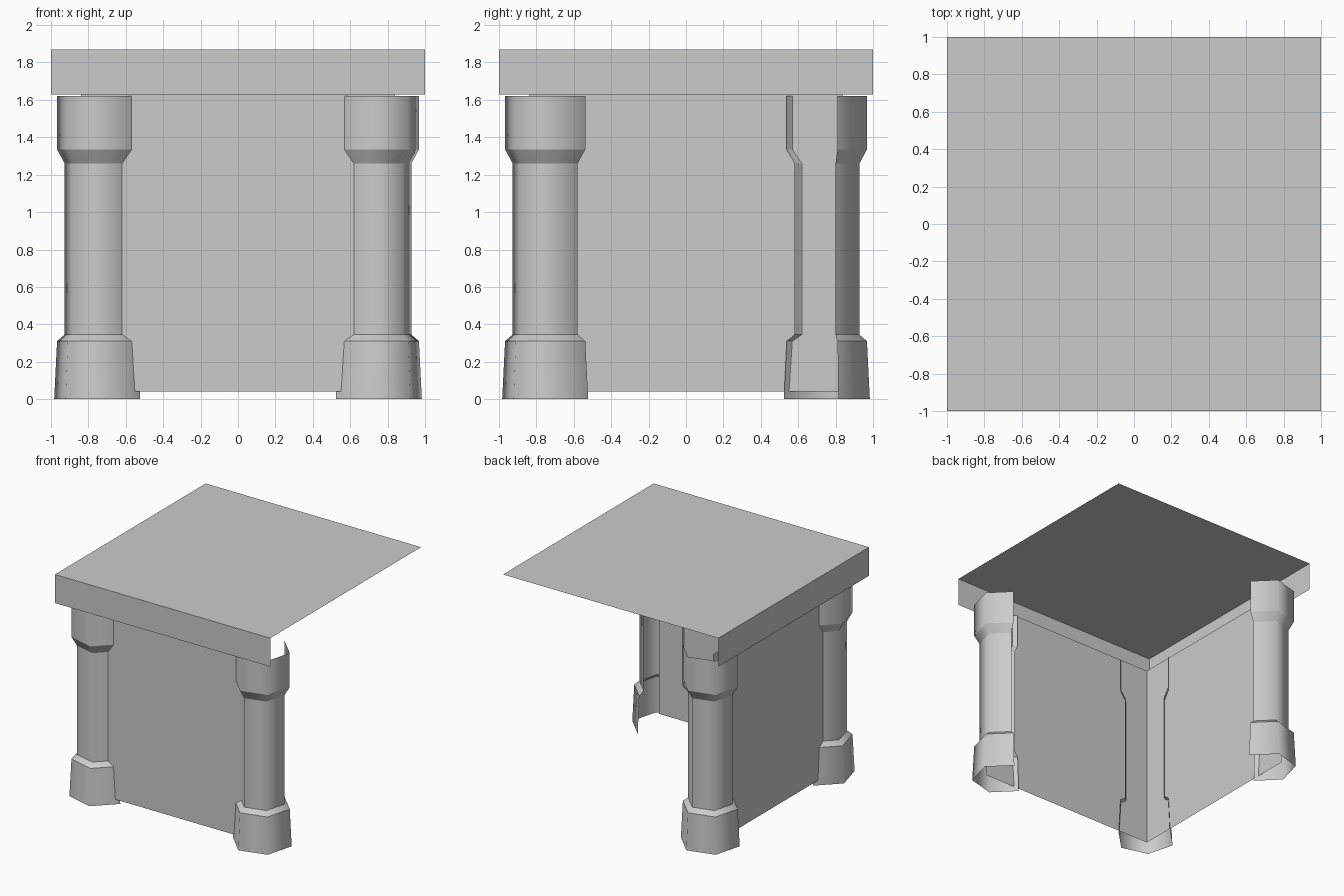
import bpy
import bmesh
import math
from mathutils import Vector

cube = bpy.data.objects.get("Cube")
if cube:
    bpy.data.objects.remove(cube, do_unlink=True)

stone = bpy.data.materials.new("grey_stone")
stone.use_nodes = True
stone.diffuse_color = (0.6, 0.6, 0.6, 1)
stone.node_tree.nodes["Principled BSDF"].inputs["Base Color"].default_value = (0.6, 0.6, 0.6, 1)

HALF = 1.0              # roof half width
WALL = 0.84             # wall offset and half length
COLUMN = 0.753          # column centre offset
WALL_BOTTOM, EAVES, ROOF = 0.04, 1.63, 1.87


def finish(bm, name):
    mesh = bpy.data.meshes.new(name)
    bm.to_mesh(mesh)
    bm.free()
    mesh.materials.append(stone)
    obj = bpy.data.objects.new(name, mesh)
    bpy.context.collection.objects.link(obj)
    return obj


def sheet(name, origin, side_a, side_b):
    """Single flat panel; its normal follows side_a x side_b."""
    o, a, b = Vector(origin), Vector(side_a), Vector(side_b)
    bm = bmesh.new()
    bm.faces.new([bm.verts.new(p) for p in (o, o + a, o + a + b, o + b)])
    return finish(bm, name)


def column(name, sx, sy):
    """Hexagonal column whose two inward faces are left open."""
    # radius, height
    profile = [(0.238, 0), (0.222, 0.31), (0.18, 0.345),
               (0.18, 1.26), (0.222, 1.335), (0.222, 1.62)]
    outward = math.atan2(sy, sx)
    angles = [outward + math.radians(d) for d in (-120, -60, 0, 60, 120)]
    bm = bmesh.new()
    rings = [[bm.verts.new((sx * COLUMN + r * math.cos(t),
                            sy * COLUMN + r * math.sin(t), z)) for t in angles]
             for r, z in profile]
    for low, high in zip(rings, rings[1:]):
        for i in range(len(angles) - 1):
            face = bm.faces.new((low[i], low[i + 1], high[i + 1], high[i]))
            face.smooth = True
    # crisp rings, soft vertical corners
    for edge in bm.edges:
        a, b = edge.verts
        edge.smooth = abs(a.co.z - b.co.z) > 0.001
    return finish(bm, name)


# Roof and its two edge bands
depth = ROOF - EAVES
sheet("roof", (-HALF, -HALF, ROOF), (2 * HALF, 0, 0), (0, 2 * HALF, 0))
sheet("front_roof_band", (-HALF, -HALF, EAVES), (2 * HALF, 0, 0), (0, 0, depth))
sheet("right_roof_band", (-HALF, HALF, EAVES), (0, -2 * HALF, 0), (0, 0, depth))

# Walls meeting at the front right corner
height = EAVES - WALL_BOTTOM
sheet("front_wall", (-WALL, -WALL, WALL_BOTTOM), (2 * WALL, 0, 0), (0, 0, height))
sheet("right_wall", (-WALL, WALL, WALL_BOTTOM), (0, -2 * WALL, 0), (0, 0, height))

# Columns at the wall ends and the shared corner
for label, sx, sy in (("front_right", -1, -1), ("front_left", 1, -1), ("back_right", -1, 1)):
    column(label + "_column", sx, sy)
